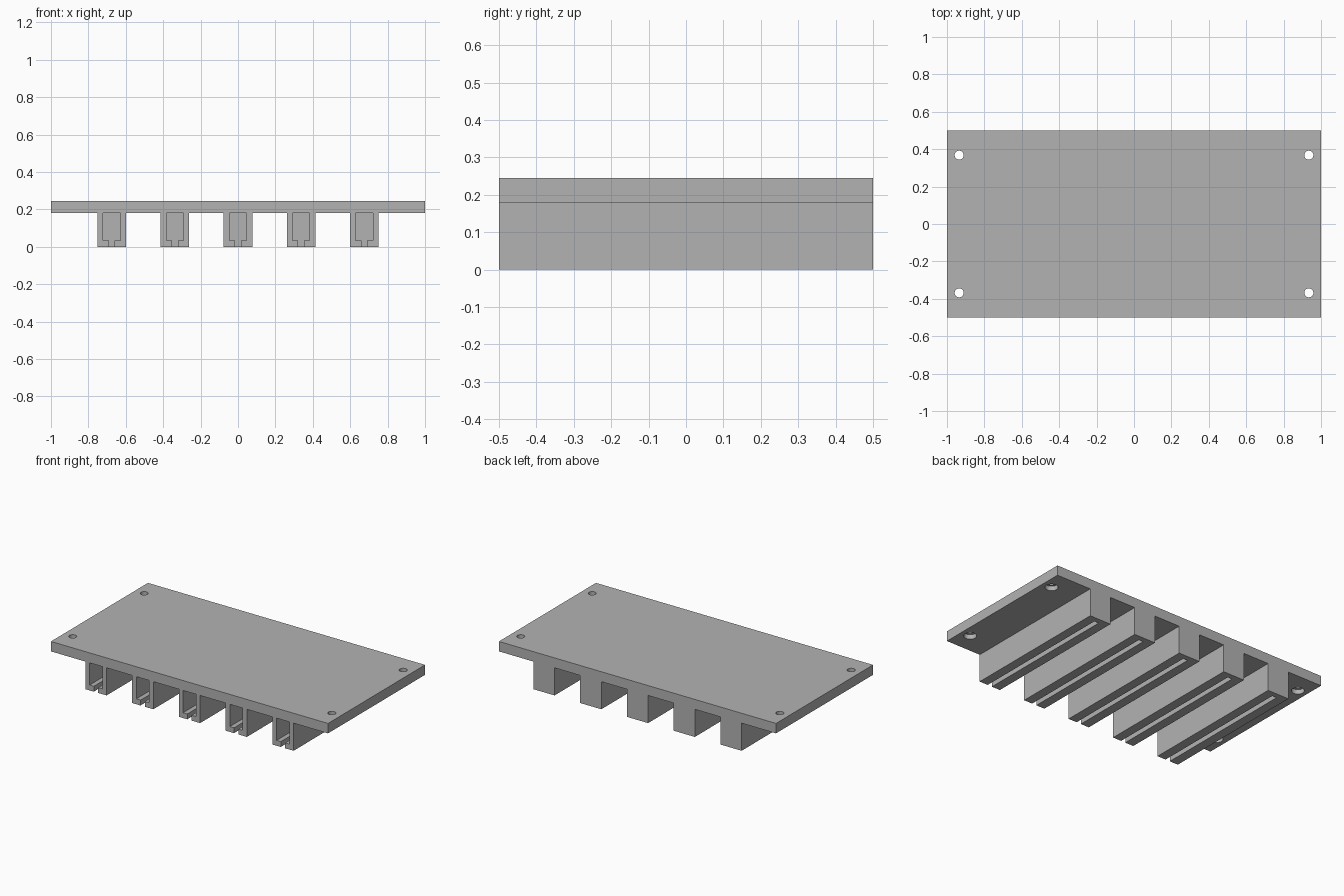
import bpy, bmesh
from mathutils import Matrix

default = bpy.data.objects.get("Cube")
if default:
    bpy.data.objects.remove(default, do_unlink=True)

PLATE_BOTTOM, PLATE_TOP = 0.18, 0.245
HALF_DEPTH = 0.5
RAIL_WIDTH, RAIL_PITCH = 0.153, 0.3375
BACK_WALL = 0.035

grey = bpy.data.materials.new("plain grey")
grey.use_nodes = True
colour = (0.45, 0.45, 0.45, 1)
grey.diffuse_color = colour
grey.node_tree.nodes["Principled BSDF"].inputs["Base Color"].default_value = colour


def make_object(name, bm):
    bmesh.ops.recalc_face_normals(bm, faces=bm.faces)
    mesh = bpy.data.meshes.new(name)
    bm.to_mesh(mesh)
    bm.free()
    mesh.materials.append(grey)
    obj = bpy.data.objects.new(name, mesh)
    bpy.context.collection.objects.link(obj)
    return obj


def extrude_profile(name, points, y0, y1):
    """Extrude an x/z outline along y."""
    bm = bmesh.new()
    face = bm.faces.new([bm.verts.new((x, y0, z)) for x, z in points])
    grown = bmesh.ops.extrude_face_region(bm, geom=[face])["geom"]
    verts = [g for g in grown if isinstance(g, bmesh.types.BMVert)]
    bmesh.ops.translate(bm, verts=verts, vec=(0, y1 - y0, 0))
    return make_object(name, bm)


def block(name, half_width, z0, z1):
    w = half_width
    return extrude_profile(name, [(-w, z0), (w, z0), (w, z1), (-w, z1)],
                           -HALF_DEPTH, HALF_DEPTH)


def hole_cutter(name, radius, z0, z1):
    """Four corner cylinders in one cutter."""
    bm = bmesh.new()
    for x in (-0.935, 0.935):
        for y in (-0.368, 0.368):
            bmesh.ops.create_cone(
                bm, cap_ends=True, segments=32, radius1=radius, radius2=radius,
                depth=z1 - z0, matrix=Matrix.Translation((x, y, (z0 + z1) / 2)))
    return make_object(name, bm)


def cut(obj, cutter):
    mod = obj.modifiers.new("cut", 'BOOLEAN')
    mod.operation = 'DIFFERENCE'
    mod.solver = 'EXACT'
    mod.object = cutter
    bpy.context.view_layer.objects.active = obj
    bpy.ops.object.modifier_apply(modifier=mod.name)
    bpy.data.objects.remove(cutter, do_unlink=True)


# Mounting plate with through holes and wider recesses underneath
plate = block("mounting_plate", 1.0, PLATE_BOTTOM, PLATE_TOP)
cut(plate, hole_cutter("screw_hole_cutter", 0.024, 0.1, 0.3))
cut(plate, hole_cutter("recess_cutter", 0.038, 0.1, PLATE_BOTTOM + 0.03))

# Rail: T-shaped channel open at the front, closed by a wall at the back
rail = block("rail", RAIL_WIDTH / 2, 0, PLATE_BOTTOM)
neck, inner, lip = 0.016, 0.046, 0.035
right_side = [(neck, -0.1), (neck, lip), (inner, lip), (inner, 0.3)]
outline = right_side + [(-x, z) for x, z in reversed(right_side)]
cut(rail, extrude_profile("channel_cutter", outline, -0.6, HALF_DEPTH - BACK_WALL))

# Five evenly spaced rails sharing one mesh
rail.name = "rail_1"
rail.location.x = -2 * RAIL_PITCH
for i in range(1, 5):
    copy = bpy.data.objects.new(f"rail_{i + 1}", rail.data)
    copy.location.x = (i - 2) * RAIL_PITCH
    bpy.context.collection.objects.link(copy)
